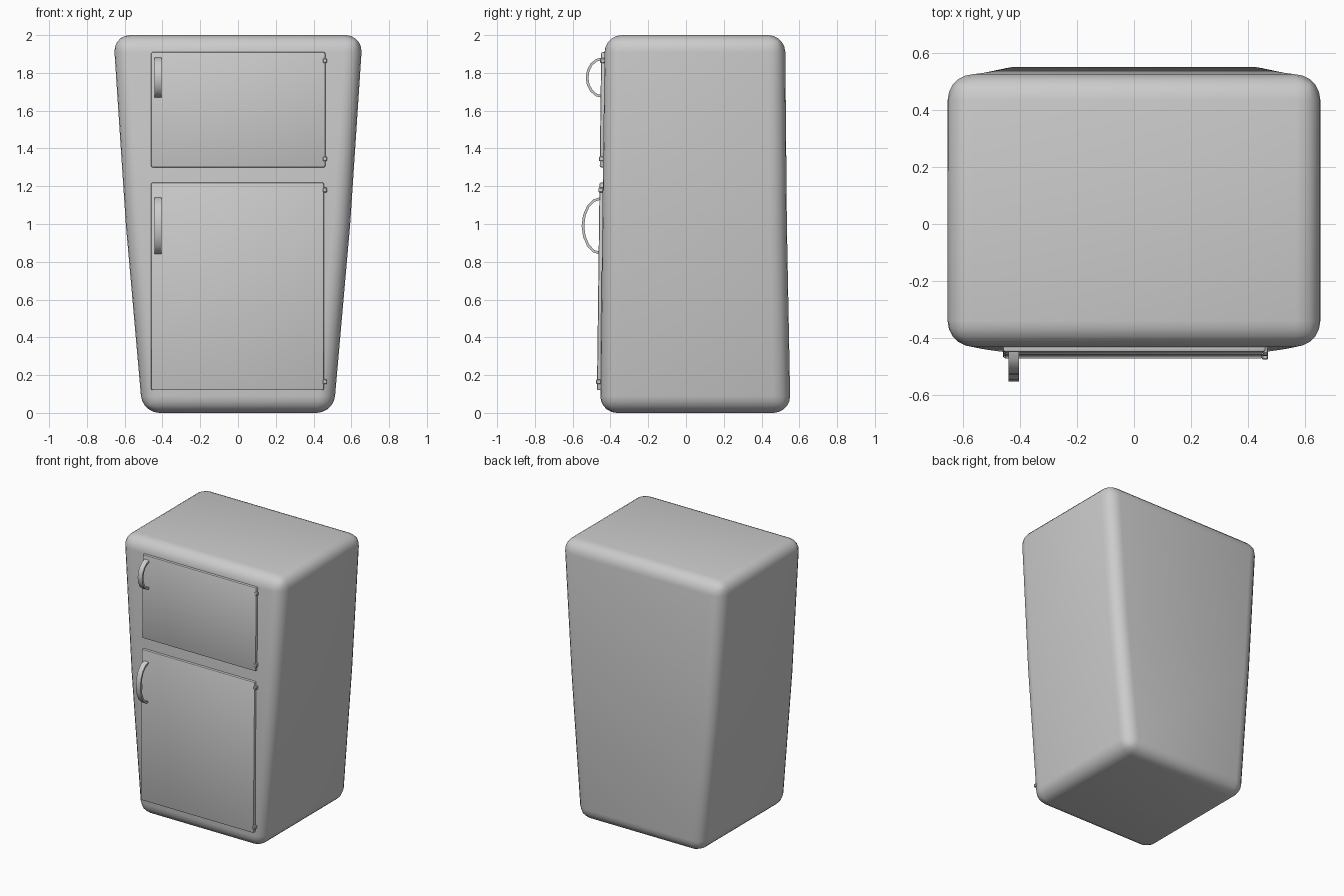
import bpy, bmesh, math
from mathutils import Matrix, Vector

old = bpy.data.objects.get("Cube")
if old:
    bpy.data.objects.remove(old, do_unlink=True)

grey = bpy.data.materials.new("light_grey")
grey.use_nodes = True
grey.diffuse_color = (0.6, 0.6, 0.6, 1)
grey.node_tree.nodes["Principled BSDF"].inputs["Base Color"].default_value = (0.6, 0.6, 0.6, 1)


def finish(name, bm, bevel=0, segments=2, angle=40):
    bmesh.ops.recalc_face_normals(bm, faces=bm.faces)
    mesh = bpy.data.meshes.new(name)
    bm.to_mesh(mesh)
    bm.free()
    obj = bpy.data.objects.new(name, mesh)
    bpy.context.collection.objects.link(obj)
    mesh.materials.append(grey)
    bpy.ops.object.select_all(action='DESELECT')
    obj.select_set(True)
    bpy.context.view_layer.objects.active = obj
    if bevel:
        mod = obj.modifiers.new("rounding", 'BEVEL')
        mod.width, mod.segments = bevel, segments
        mod.limit_method, mod.angle_limit = 'ANGLE', math.radians(35)
        bpy.ops.object.modifier_apply(modifier=mod.name)
    bpy.ops.object.shade_smooth_by_angle(angle=math.radians(angle))
    return obj


def loft(rings):
    bm = bmesh.new()
    loops = [[bm.verts.new(p) for p in ring] for ring in rings]
    for a, b in zip(loops, loops[1:]):
        for i in range(len(a)):
            j = (i + 1) % len(a)
            bm.faces.new((a[i], a[j], b[j], b[i]))
    bm.faces.new(loops[0])
    bm.faces.new(loops[-1])
    return bm


def front_y(z):
    return -0.455 + 0.0125 * z


# Tapered cabinet: height, half width, front, back
sections = [(0, 0.506, -0.455, 0.553), (1, 0.594, -0.443, 0.534), (2, 0.66, -0.43, 0.525)]
finish("cabinet", loft([[(-w, f, z), (w, f, z), (w, b, z), (-w, b, z)]
                        for z, w, f, b in sections]), 0.09, 5)


# Doors follow the slope of the cabinet front
def door(name, x0, x1, z0, z1):
    rings = [[(x0, front_y(z) - 0.018, z), (x1, front_y(z) - 0.018, z),
              (x1, front_y(z) + 0.012, z), (x0, front_y(z) + 0.012, z)] for z in (z0, z1)]
    finish(name, loft(rings), 0.008, 2)


door("freezer_door", -0.46, 0.462, 1.30, 1.91)
door("fridge_door", -0.46, 0.455, 0.12, 1.22)


# Arched strap handles
def handle(name, z, half, reach):
    steps, thick = 8, 0.014
    rings = []
    for i in range(steps + 1):
        t = math.pi * i / steps
        y0 = front_y(z) - 0.01
        c, s = math.cos(t), math.sin(t)
        outer = (y0 - reach * s, z + half * c)
        inner = (y0 - (reach - thick) * s, z + (half - thick) * c)
        rings.append([(-0.441, *outer), (-0.404, *outer), (-0.404, *inner), (-0.441, *inner)])
    finish(name, loft(rings), 0, 1, 40)


handle("freezer_handle", 1.775, 0.107, 0.088)
handle("fridge_handle", 0.99, 0.152, 0.1)

# Hinge blocks on the left edge of each door
for i, z in enumerate((1.865, 1.345, 1.18, 0.165)):
    bm = bmesh.new()
    bmesh.ops.create_cube(bm, size=1, matrix=Matrix.Translation((0.46, front_y(z) - 0.01, z))
                          @ Matrix.Diagonal(Vector((0.022, 0.026, 0.025, 1))))
    finish(f"hinge_{i + 1}", bm, 0.004, 1)
